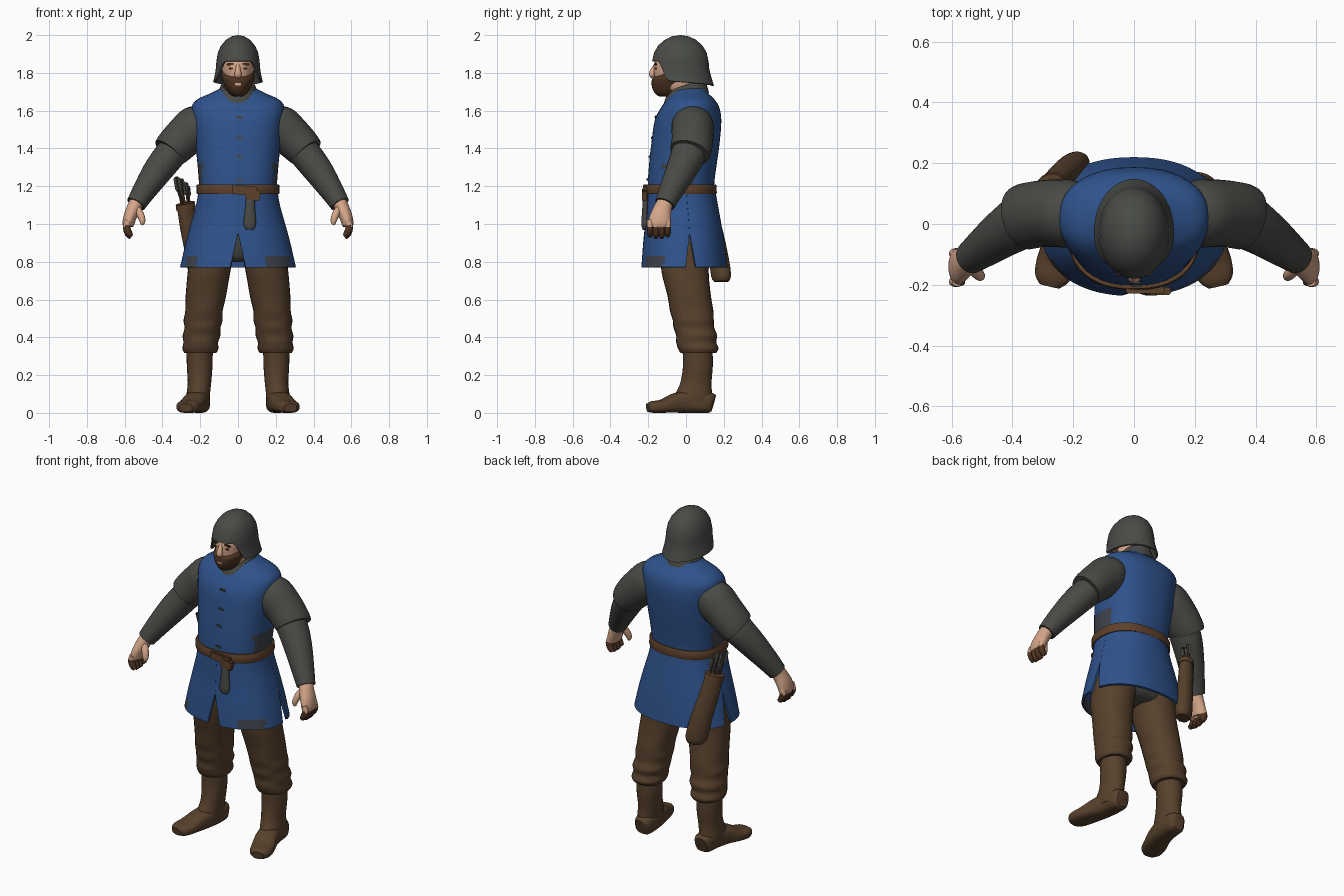
import bpy, bmesh, math
from mathutils import Vector, Matrix

if "Cube" in bpy.data.objects:
    bpy.data.objects.remove(bpy.data.objects["Cube"])

COLORS = {
    "blue_cloth": (0.028, 0.085, 0.26), "grey_cloth": (0.066, 0.068, 0.06),
    "helmet_grey": (0.066, 0.07, 0.062), "brown_leather": (0.095, 0.052, 0.025),
    "belt_brown": (0.11, 0.052, 0.024), "skin": (0.66, 0.38, 0.25),
    "beard_brown": (0.075, 0.034, 0.016), "dark_patch": (0.05, 0.055, 0.075),
}
MATS = {}
for key, c in COLORS.items():
    MATS[key] = bpy.data.materials.new(key)
    MATS[key].diffuse_color = (*c, 1)


def finish(name, bm, mats, rule=None, mirror=False, thick=0):
    """Turn a bmesh into a smooth shaded object with sharp edges kept."""
    bmesh.ops.remove_doubles(bm, verts=bm.verts, dist=0.0004)
    bmesh.ops.recalc_face_normals(bm, faces=bm.faces)
    for f in bm.faces:
        f.smooth = True
        if rule and rule(f.calc_center_median()):
            f.material_index = 1
    for e in bm.edges:
        e.smooth = len(e.link_faces) == 2 and e.calc_face_angle(0) < math.radians(42)
    me = bpy.data.meshes.new(name)
    bm.to_mesh(me)
    bm.free()
    for m in mats.split():
        me.materials.append(MATS[m])
    ob = bpy.data.objects.new(name, me)
    bpy.context.collection.objects.link(ob)
    if thick:
        s = ob.modifiers.new("thickness", 'SOLIDIFY')
        s.thickness, s.offset = thick, 0
    if mirror:
        ob.modifiers.new("mirror", 'MIRROR')
    return ob


def spline(pts, steps):
    """Catmull-Rom resampling of equal-length tuples."""
    out, n = [], len(pts)
    for i in range(n - 1):
        p = [pts[max(0, min(n - 1, i + k))] for k in (-1, 0, 1, 2)]
        for s in range(steps):
            t = s / steps
            out.append([0.5 * (2 * b + (c - a) * t + (2 * a - 5 * b + 4 * c - d) * t * t
                               + (3 * b - a - 3 * c + d) * t ** 3) for a, b, c, d in zip(*p)])
    return out + [list(pts[-1])]


def sup(a, power):
    """Unit superellipse; a = 0 points to -v, positive toward +u."""
    s, c = math.sin(a), -math.cos(a)
    return (math.copysign(abs(s) ** (2 / power), s), math.copysign(abs(c) ** (2 / power), c))


def loft(name, secs, mats, hint=(0, 1, 0), normal=None, seg=28, power=2, steps=4, caps=True,
         rule=None, mirror=False, thick=0):
    """Skin elliptical sections (x, y, z, half_u, half_v) along a path."""
    S = spline(secs, steps)
    bm, rings = bmesh.new(), []
    P = [Vector(s[:3]) for s in S]
    for i, s in enumerate(S):
        n = Vector(normal) if normal else P[min(i + 1, len(P) - 1)] - P[max(i - 1, 0)]
        n.normalize()
        h = Vector(hint)
        v = (h - n * n.dot(h)).normalized()
        u = v.cross(n)
        ring = []
        for k in range(seg):
            a, b = sup(2 * math.pi * k / seg, power)
            ring.append(bm.verts.new(P[i] + u * a * s[3] + v * b * s[4]))
        rings.append(ring)
    for r, q in zip(rings, rings[1:]):
        for k in range(seg):
            j = (k + 1) % seg
            bm.faces.new((r[k], r[j], q[j], q[k]))
    if caps:
        bm.faces.new(rings[0])
        bm.faces.new(rings[-1])
    return finish(name, bm, mats, rule, mirror, thick)


def stack(name, rows, mats, **kw):
    """Loft of horizontal sections given as (z, cx, y_front, y_back, half_width)."""
    secs = [(cx, (f + b) / 2, z, w, (b - f) / 2) for z, cx, f, b, w in rows]
    return loft(name, secs, mats, normal=(0, 0, 1), **kw)


def block(name, c, size, mat, rot=0, mirror=False, bevel=0.004):
    bm = bmesh.new()
    m = Matrix.Translation(c) @ Matrix.Rotation(rot, 4, 'Y') @ Matrix.Diagonal((*size, 1))
    bmesh.ops.create_cube(bm, size=1, matrix=m)
    bmesh.ops.bevel(bm, geom=bm.edges[:], offset=bevel, segments=2, affect='EDGES')
    return finish(name, bm, mat, mirror=mirror)


# Legs: loose trousers gathered over the boots
stack("trousers", [(.9, .13, -.14, .13, .12), (.75, .153, -.13, .12, .113), (.62, .17, -.098, .132, .107),
                   (.54, .18, -.085, .145, .099), (.49, .185, -.07, .147, .103), (.45, .188, -.066, .15, .095),
                   (.41, .193, -.052, .165, .1), (.375, .197, -.052, .16, .092), (.34, .199, -.042, .172, .095),
                   (.318, .2, -.03, .16, .085)], "brown_leather", mirror=True, power=2.2)
stack("boot_shaft", [(.36, .203, -.02, .14, .07), (.25, .203, -.016, .142, .068), (.16, .204, -.03, .135, .062),
                     (.1, .21, -.055, .138, .062), (.04, .21, -.06, .14, .06)], "brown_leather", mirror=True)
loft("boot_foot", [(.203, .146, .05, .035, .045), (.203, .12, .055, .054, .055), (.21, .03, .06, .06, .06),
                   (.228, -.05, .053, .063, .053), (.253, -.12, .036, .066, .036), (.27, -.175, .031, .058, .031),
                   (.277, -.203, .027, .035, .022)], "brown_leather", hint=(0, 0, 1), power=2.8, mirror=True)
stack("hips", [(1.15, 0, -.15, .12, .17), (1.0, 0, -.15, .14, .21), (.84, 0, -.12, .12, .235),
               (.8, 0, -.08, .08, .16)], "grey_cloth")

# Tunic body, blue with dark patches at the waist sides
stack("tunic_body", [(1.15, 0, -.2, .148, .205), (1.22, 0, -.202, .15, .207), (1.32, 0, -.195, .163, .215),
                     (1.43, 0, -.183, .178, .226), (1.55, 0, -.165, .187, .24), (1.62, 0, -.13, .175, .245),
                     (1.66, 0, -.1, .15, .215), (1.69, 0, -.075, .12, .15), (1.72, 0, -.05, .1, .09)],
      "blue_cloth dark_patch", power=2.35, seg=40,
      rule=lambda p: abs(p.x) > .185 and 1.2 < p.z < 1.33 and p.y < .04)

# Tunic skirt in three panels, split at the front and at both sides
SKIRT = spline([(1.18, -.2, .148, .202), (1.1, -.205, .162, .215), (1.0, -.21, .18, .243),
                (.9, -.22, .196, .27), (.77, -.23, .213, .3)], 4)


def skirt_panel(name, a0, a1, n):
    bm, rows = bmesh.new(), []
    for z, f, b, w in SKIRT:
        gap = 6 * max(0, (.95 - z) / .18)
        row = []
        for k in range(n + 1):
            a = math.radians(a0 + gap + (a1 - a0 - 2 * gap) * k / n)
            u, v = sup(a, 2.25)
            row.append(bm.verts.new((u * w, (f + b) / 2 + v * (b - f) / 2, z)))
        rows.append(row)
    for r, q in zip(rows, rows[1:]):
        for k in range(n):
            bm.faces.new((r[k], r[k + 1], q[k + 1], q[k]))
    finish(name, bm, "blue_cloth dark_patch", thick=.014,
           rule=lambda p: p.y < 0 and p.z < .82 and (.15 < p.x < .265 or -.27 < p.x < -.21))


skirt_panel("skirt_front_left", 0, 97, 20)
skirt_panel("skirt_front_right", -97, 0, 20)
skirt_panel("skirt_back", 97, 263, 32)

# Belt, knot and hanging end
stack("belt", [(1.158, 0, -.214, .16, .217), (1.165, 0, -.217, .163, .22), (1.203, 0, -.217, .162, .22),
               (1.21, 0, -.213, .158, .216)], "belt_brown", power=2.35, seg=40, steps=1)
block("belt_buckle", (.035, -.217, 1.178), (.13, .022, .05), "belt_brown", .1)
block("belt_knot", (.08, -.22, 1.155), (.075, .026, .055), "belt_brown", .2)
loft("belt_hanging_end", [(.066, -.212, 1.16, .022, .014), (.064, -.216, 1.08, .026, .016),
                          (.062, -.218, 1.0, .033, .018), (.06, -.218, .97, .018, .012)], "grey_cloth")

# Tunic fastenings
for z, y in ((1.565, -.16), (1.455, -.178), (1.356, -.19), (1.235, -.2)):
    block("fastening", (.008, y, z), (.036, .016, .013), "grey_cloth", .15)

# Collar
loft("collar", [(0, .0, 1.652, .118, .122), (0, .0, 1.69, .1, .112), (0, .005, 1.735, .082, .095)],
     "grey_cloth", normal=(0, -.35, 1), caps=False, thick=.014)

# Arms: wide upper sleeve over a narrower lower sleeve
loft("upper_sleeve", [(.17, .035, 1.545, .09, .1), (.22, .035, 1.515, .115, .112), (.29, .035, 1.455, .108, .11),
                      (.345, .027, 1.4, .1, .11), (.365, .02, 1.378, .093, .108)], "grey_cloth", mirror=True)
loft("lower_sleeve", [(.31, .025, 1.425, .08, .09), (.365, .01, 1.36, .083, .092), (.43, -.03, 1.275, .077, .08),
                      (.5, -.082, 1.17, .062, .064), (.54, -.112, 1.105, .052, .054)], "grey_cloth", mirror=True)

# Hands with darker fingers
loft("palm", [(.535, -.108, 1.12, .038, .042), (.553, -.124, 1.08, .038, .048), (.574, -.137, 1.03, .034, .058),
              (.582, -.143, .99, .028, .056), (.58, -.143, .98, .012, .03)], "skin", mirror=True)
loft("thumb", [(.54, -.135, 1.09, .02, .022), (.517, -.16, 1.05, .02, .02), (.506, -.172, 1.015, .016, .016),
               (.51, -.174, .995, .007, .007)], "skin", mirror=True, seg=14)
for i in range(4):
    y, d = -.19 + i * .031, .008 * (i in (0, 3))
    loft("finger", [(.582, y, 1.02, .016, .016), (.59, y, .985, .019, .017), (.58, y, .948 + d, .019, .017),
                    (.565, y, .93 + d, .013, .012)], "skin beard_brown", seg=12, mirror=True,
         rule=lambda p: p.z < .99)

# Head, beard and face
stack("head", [(1.62, 0, -.06, .08, .07), (1.69, 0, -.09, .07, .065), (1.73, 0, -.155, .06, .075),
               (1.8, 0, -.17, .07, .083), (1.86, 0, -.165, .07, .088), (1.9, 0, -.13, .05, .07)], "skin")
stack("beard", [(1.81, 0, -.13, .02, .087), (1.785, 0, -.16, .02, .087), (1.765, 0, -.18, .02, .085),
                (1.725, 0, -.18, .01, .069), (1.69, 0, -.163, -.02, .045), (1.675, 0, -.14, -.05, .02)],
      "beard_brown")
loft("nose", [(0, -.162, 1.84, .011, .01), (0, -.174, 1.815, .014, .014), (0, -.18, 1.79, .019, .016),
              (0, -.174, 1.775, .01, .008)], "skin", seg=16)
block("mouth", (0, -.18, 1.74), (.03, .009, .011), "skin", bevel=.002)
block("eyebrow", (.04, -.161, 1.846), (.042, .016, .011), "beard_brown", .1, True)
block("eye", (.036, -.16, 1.823), (.022, .009, .01), "beard_brown", 0, True, .002)

# Helmet: dome with a flared guard around the sides and back
HELM = [(2.0, 0), (1.993, .3), (1.975, .56), (1.945, .79), (1.91, .93), (1.865, 1.0), (1.82, 1.03),
        (1.78, 1.1), (1.735, 1.2)]


def helm_scale(z):
    for (z0, s0), (z1, s1) in zip(HELM, HELM[1:]):
        if z >= z1 - 1e-6:
            return s0 + (s1 - s0) * (z0 - z) / (z0 - z1)
    return HELM[-1][1]


bm, cols = bmesh.new(), []
for k in range(48):
    a = 2 * math.pi * k / 48
    deg = abs((math.degrees(a) + 180) % 360 - 180)
    t = max(0, min(1, (deg - 36) / 36))
    low = 1.865 - .105 * t * t * (3 - 2 * t) - .025 * max(0, (deg - 72) / 108)
    zs = [h[0] for h in HELM[:6]] + [1.865 + (low - 1.865) * j / 6 for j in range(1, 7)]
    u, v = sup(a, 2.05)
    cols.append([bm.verts.new((u * .11 * helm_scale(z), -.03 + v * .145 * helm_scale(z), z - .004))
                 for z in zs])
for c, d in zip(cols, cols[1:] + cols[:1]):
    for j in range(len(c) - 1):
        bm.faces.new((c[j], d[j], d[j + 1], c[j + 1]))
finish("helmet", bm, "helmet_grey", thick=.009)

# Quiver with arrows
OUT = (-.6, .8, 0)
loft("quiver", [(-.278, .12, 1.1, .05, .038), (-.255, .142, .98, .056, .042), (-.225, .168, .85, .06, .046),
                (-.202, .186, .73, .062, .047), (-.198, .188, .695, .045, .035)], "brown_leather", hint=OUT)
loft("quiver_rim", [(-.28, .118, 1.11, .055, .043), (-.275, .123, 1.08, .056, .044)], "belt_brown", hint=OUT, steps=1)
for i, (dx, dy, h) in enumerate(((-.02, -.02, 1.25), (.0, .012, 1.24), (.02, -.005, 1.22), (.03, .02, 1.2),
                                 (-.008, -.002, 1.19))):
    base, tip = Vector((-.278 + dx * .8, .12 + dy, 1.08)), Vector((-.303 + dx * 1.2, .095 + dy, h))
    loft("arrow_shaft", [(*base, .006, .006), (*tip, .006, .006)], "belt_brown", seg=8, steps=1)
    for side in ((1, .3 * i, 0), (-.3 * i, 1, 0)):
        loft("arrow_feather", [(*base.lerp(tip, f), .003, w) for f, w in ((.5, .006), (.62, .018), (.95, .017), (1, .008))],
             "grey_cloth", hint=side, seg=8, steps=1)

for m in bpy.data.materials:
    if m.users and not m.is_grease_pencil:
        m.use_nodes = True
        m.node_tree.nodes["Principled BSDF"].inputs["Base Color"].default_value = m.diffuse_color
